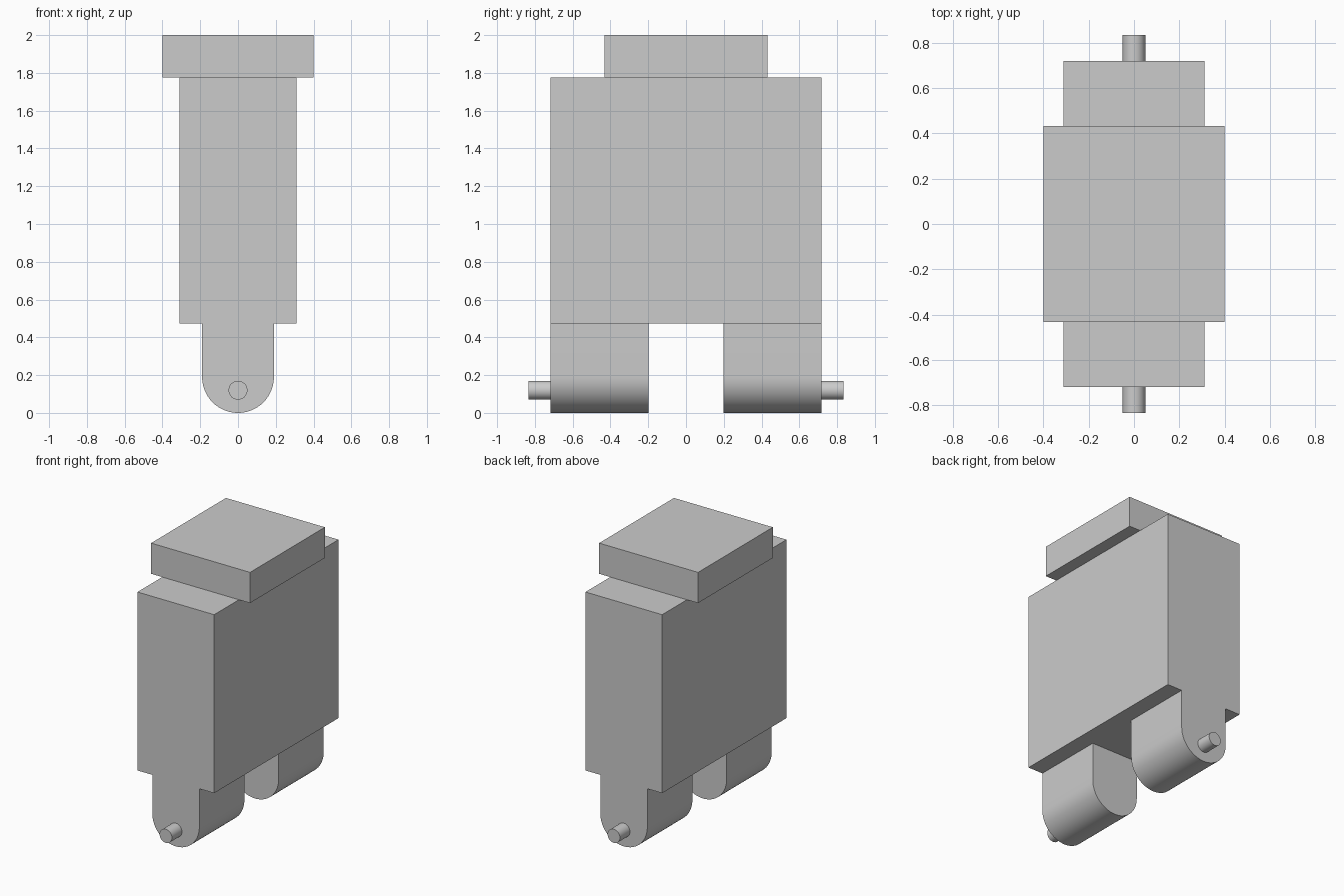
import bpy
import bmesh
import math

cube = bpy.data.objects.get("Cube")
if cube:
    bpy.data.objects.remove(cube, do_unlink=True)

GREY = (0.6, 0.6, 0.6, 1)
grey = bpy.data.materials.new("plain grey")
grey.use_nodes = True
grey.diffuse_color = GREY
grey.node_tree.nodes["Principled BSDF"].inputs["Base Color"].default_value = GREY


def extrude_profile(name, profile, y0, y1):
    """Extrude a closed x-z outline from y0 to y1."""
    bm = bmesh.new()
    face = bm.faces.new([bm.verts.new((x, y0, z)) for x, z in profile])
    new = bmesh.ops.extrude_face_region(bm, geom=[face])["geom"]
    verts = [v for v in new if isinstance(v, bmesh.types.BMVert)]
    bmesh.ops.translate(bm, verts=verts, vec=(0, y1 - y0, 0))
    bmesh.ops.recalc_face_normals(bm, faces=bm.faces)
    mesh = bpy.data.meshes.new(name)
    bm.to_mesh(mesh)
    bm.free()
    mesh.materials.append(grey)
    obj = bpy.data.objects.new(name, mesh)
    bpy.context.collection.objects.link(obj)
    return obj


def smooth(obj):
    bpy.ops.object.select_all(action="DESELECT")
    obj.select_set(True)
    bpy.context.view_layer.objects.active = obj
    bpy.ops.object.shade_smooth_by_angle(angle=math.radians(30))


def arc(radius, z, start, end, steps):
    angles = [start + (end - start) * i / steps for i in range(steps + 1)]
    return [(radius * math.cos(a), z + radius * math.sin(a)) for a in angles]


def block(name, half_x, half_y, z0, z1):
    outline = [(-half_x, z0), (half_x, z0), (half_x, z1), (-half_x, z1)]
    return extrude_profile(name, outline, -half_y, half_y)


BODY_X, BODY_Y, BODY_Z0, BODY_Z1 = 0.31, 0.718, 0.472, 1.776
LEG_R = 0.19

# Main body and the wide cap on top
block("body", BODY_X, BODY_Y, BODY_Z0, BODY_Z1)
block("top_cap", 0.4, 0.432, BODY_Z1, 2.0)

# Round-ended legs and their end pins
leg_outline = [(-LEG_R, BODY_Z0)] + arc(LEG_R, LEG_R, math.pi, math.tau, 32) + [(LEG_R, BODY_Z0)]
pin_outline = arc(0.05, 0.12, 0, math.tau, 32)[:-1]
for side, sign in (("front", -1), ("back", 1)):
    smooth(extrude_profile(side + "_leg", leg_outline, sign * 0.198, sign * BODY_Y))
    smooth(extrude_profile(side + "_pin", pin_outline, sign * BODY_Y, sign * 0.834))
